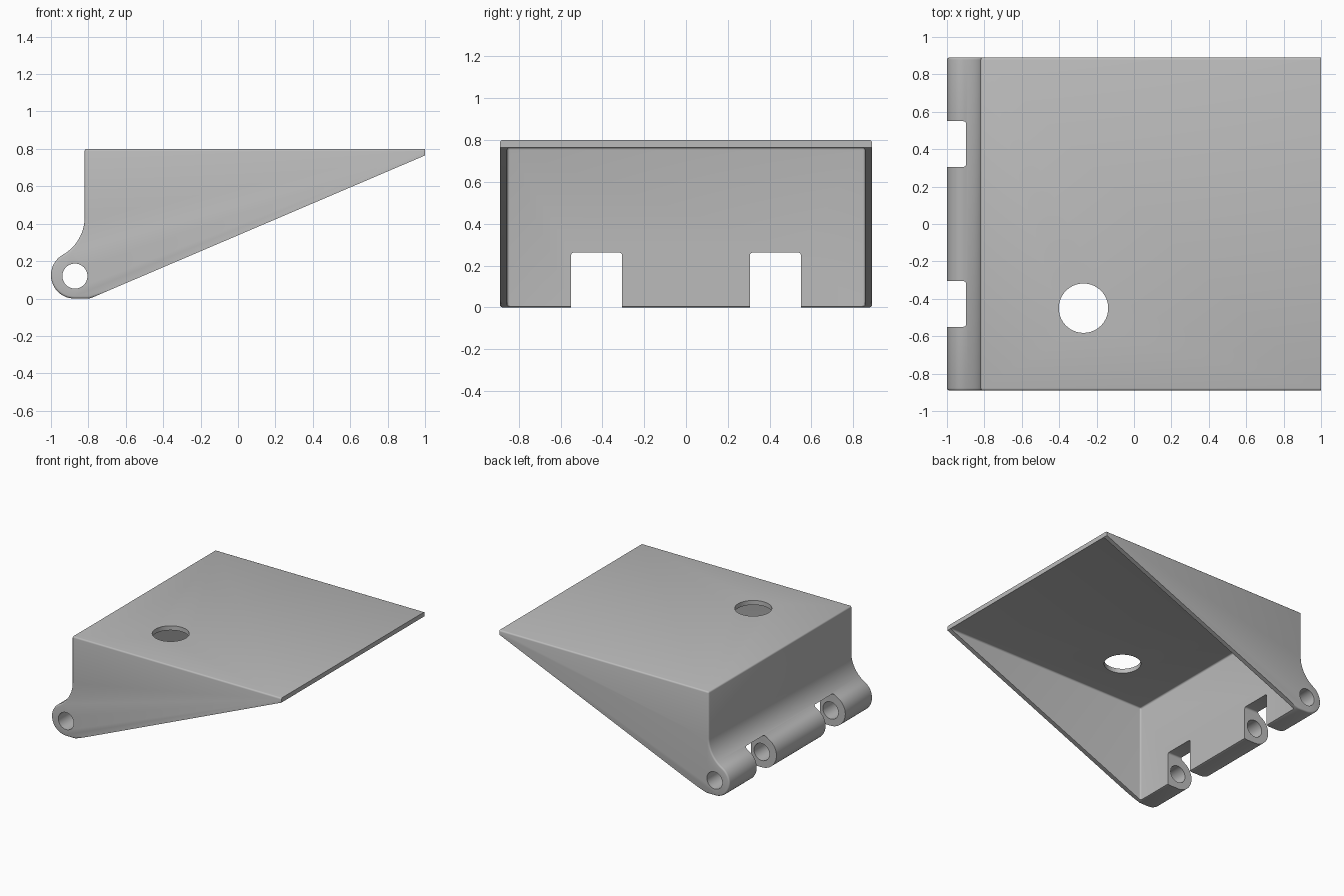
import bpy, bmesh
from math import cos, sin, pi, atan2, sqrt, radians
from mathutils import Matrix

if "Cube" in bpy.data.objects:
    bpy.data.objects.remove(bpy.data.objects["Cube"], do_unlink=True)

HALF = 0.89                      # half depth
WALL = 0.035                     # shell thickness
HINGE_X, HINGE_Z, HINGE_R = -0.875, 0.125, 0.125

grey = bpy.data.materials.new("plain_grey")
grey.use_nodes = True
grey.diffuse_color = (0.5, 0.5, 0.5, 1)
grey.node_tree.nodes["Principled BSDF"].inputs["Base Color"].default_value = (0.5, 0.5, 0.5, 1)


def arc(cx, cz, r, a0, a1, n):
    return [(cx + r * cos(a0 + (a1 - a0) * i / n), cz + r * sin(a0 + (a1 - a0) * i / n))
            for i in range(n + 1)]


def finish(bm, name):
    bmesh.ops.recalc_face_normals(bm, faces=bm.faces)
    mesh = bpy.data.meshes.new(name)
    bm.to_mesh(mesh)
    bm.free()
    mesh.materials.append(grey)
    ob = bpy.data.objects.new(name, mesh)
    bpy.context.collection.objects.link(ob)
    return ob


def prism(profile, half):
    """Extrude an x-z outline between y = -half and y = half."""
    bm = bmesh.new()
    face = bm.faces.new([bm.verts.new((x, -half, z)) for x, z in profile])
    new = bmesh.ops.extrude_face_region(bm, geom=[face])["geom"]
    bmesh.ops.translate(bm, vec=(0, 2 * half, 0),
                        verts=[v for v in new if isinstance(v, bmesh.types.BMVert)])
    return bm


def cylinder(name, r, depth, matrix, n=48):
    bm = bmesh.new()
    bmesh.ops.create_cone(bm, cap_ends=True, segments=n, radius1=r, radius2=r,
                          depth=depth, matrix=matrix)
    return finish(bm, name)


def box(name, lo, hi, edge_rule, radius):
    """Box with the chosen edges rounded."""
    bm = bmesh.new()
    bmesh.ops.create_cube(bm, size=1)
    for v in bm.verts:
        v.co = [(a + b) / 2 + c * (b - a) for a, b, c in zip(lo, hi, v.co)]
    bmesh.ops.bevel(bm, geom=[e for e in bm.edges if edge_rule(e)], offset=radius,
                    segments=4, profile=0.5, affect='EDGES')
    return finish(bm, name)


def cut(body, cutter):
    mod = body.modifiers.new("cut", 'BOOLEAN')
    mod.operation, mod.solver, mod.object = 'DIFFERENCE', 'EXACT', cutter
    bpy.context.view_layer.objects.active = body
    bpy.ops.object.modifier_apply(modifier=mod.name)
    bpy.data.objects.remove(cutter, do_unlink=True)


# Wedge outline: hinge barrel, concave fillet, back wall, top, sloping open side
fillet_r, fillet_x = 0.23, -1.05
fillet_z = HINGE_Z + sqrt((fillet_r + HINGE_R) ** 2 - (fillet_x - HINGE_X) ** 2)
a = atan2(fillet_z - HINGE_Z, fillet_x - HINGE_X)
outline = arc(HINGE_X, HINGE_Z, HINGE_R, 1.5 * pi, a, 24)
outline += arc(fillet_x, fillet_z, fillet_r, a - pi, 0, 16)[1:]
outline += [(-0.82, 0.8), (1, 0.8), (1, 0.765), (-0.78, 0.005), (-0.795, 0)]
bm = prism(outline, HALF)


def outer_edge(e):
    v, w = e.verts
    top_back = all(abs(p.co.x + 0.82) < 1e-4 and p.co.z > 0.79 for p in (v, w))
    on_side = v.co.y * w.co.y > 0 and abs(v.co.y - w.co.y) < 1e-4
    on_slope = all(p.co.x > -0.785 and p.co.z < 0.77 for p in (v, w))
    on_tip = all(p.co.x > 0.99 for p in (v, w))
    return top_back or (on_side and not on_slope and not on_tip)


bmesh.ops.bevel(bm, geom=[e for e in bm.edges if outer_edge(e)], offset=0.012,
                segments=3, profile=0.5, affect='EDGES')
body = finish(bm, "wedge_shell")

# Hollow interior, open along the slope
cut(body, box("cavity", (-0.78, -HALF + WALL, -0.5), (1.5, HALF - WALL, 0.8 - WALL),
              lambda e: all(v.co.x < 0 for v in e.verts) or all(v.co.z > 0.7 for v in e.verts),
              0.012))

# Two hinge notches through the back wall
for side in (-1, 1):
    y0, y1 = sorted((side * 0.305, side * 0.55))
    cut(body, box("notch", (-1.2, y0, -0.2), (-0.7, y1, 0.262),
                  lambda e: all(v.co.z > 0.2 for v in e.verts)
                  and abs(e.verts[0].co.y - e.verts[1].co.y) < 0.01, 0.015))

# Pin hole along the barrel and round hole in the top
cut(body, cylinder("pin_hole", 0.067, 3,
                   Matrix.Translation((-0.872, 0, 0.12)) @ Matrix.Rotation(pi / 2, 4, 'X')))
cut(body, cylinder("top_hole", 0.132, 0.3, Matrix.Translation((-0.27, -0.45, 0.8)), 64))

bpy.ops.object.select_all(action='DESELECT')
body.select_set(True)
bpy.context.view_layer.objects.active = body
bpy.ops.object.shade_smooth_by_angle(angle=radians(32))
